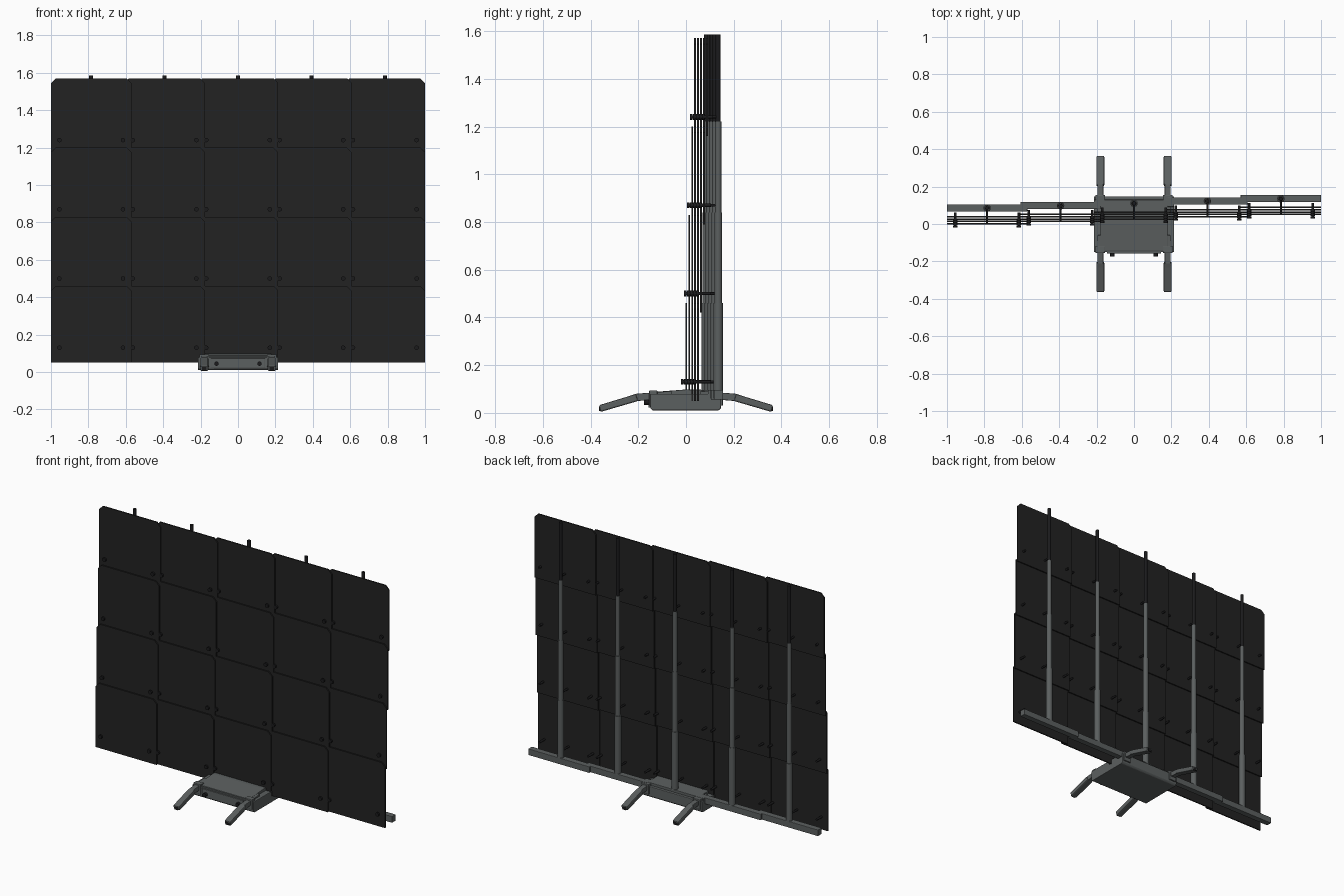
import bpy, bmesh, math
from mathutils import Vector

if "Cube" in bpy.data.objects:
    bpy.data.objects.remove(bpy.data.objects["Cube"])


def material(name, rgb):
    m = bpy.data.materials.new(name)
    m.diffuse_color = (*rgb, 1)
    m.use_nodes = True
    m.node_tree.nodes["Principled BSDF"].inputs["Base Color"].default_value = m.diffuse_color
    return m


BLACK = material("panel black", (0.016, 0.016, 0.016))
DARK = material("fitting black", (0.011, 0.011, 0.012))
GREY = material("metal grey", (0.105, 0.115, 0.115))


def finish(name, bm, mat, bevel=0.0, smooth=False):
    bmesh.ops.recalc_face_normals(bm, faces=bm.faces)
    mesh = bpy.data.meshes.new(name)
    bm.to_mesh(mesh)
    bm.free()
    mesh.materials.append(mat)
    ob = bpy.data.objects.new(name, mesh)
    bpy.context.collection.objects.link(ob)
    if bevel:
        b = ob.modifiers.new("bevel", "BEVEL")
        b.width, b.segments = bevel, 2
    if smooth:
        bpy.ops.object.select_all(action="DESELECT")
        ob.select_set(True)
        bpy.context.view_layer.objects.active = ob
        bpy.ops.object.shade_smooth_by_angle(angle=math.radians(40))
    return ob


def prism(name, pts, axis, a, b, mat, bevel=0.0):
    """Extrude a 2D outline along axis 'x' (pts are y,z) or 'y' (pts are x,z)."""
    bm = bmesh.new()
    put = (lambda p, t: (t, p[0], p[1])) if axis == "x" else (lambda p, t: (p[0], t, p[1]))
    lo = [bm.verts.new(put(p, a)) for p in pts]
    hi = [bm.verts.new(put(p, b)) for p in pts]
    bm.faces.new(lo)
    bm.faces.new(hi)
    n = len(pts)
    for i in range(n):
        j = (i + 1) % n
        bm.faces.new((lo[i], lo[j], hi[j], hi[i]))
    return finish(name, bm, mat, bevel)


def box(name, x0, x1, y0, y1, z0, z1, mat, bevel=0.0):
    return prism(name, [(x0, z0), (x1, z0), (x1, z1), (x0, z1)], "y", y0, y1, mat, bevel)


def rod(name, p, q, r, mat, sides=16):
    p, q = Vector(p), Vector(q)
    d = q - p
    bm = bmesh.new()
    bmesh.ops.create_cone(bm, cap_ends=True, segments=sides, radius1=r, radius2=r, depth=d.length)
    bmesh.ops.rotate(bm, verts=bm.verts, matrix=d.to_track_quat("Z", "Y").to_matrix())
    bmesh.ops.translate(bm, verts=bm.verts, vec=(p + q) / 2)
    return finish(name, bm, mat, smooth=True)


COLS, ROWS = 5, 4
PITCH_X, PITCH_Z, STEP = 0.3925, 0.37, 0.0125
HALF, HEIGHT, CUT = 0.215, 0.41, 0.025

for c in range(COLS):
    x = (c - 2) * PITCH_X
    mast_y = 0.085 + c * STEP

    for r in range(ROWS):
        y = -0.003 + (r + c) * STEP
        z = 0.05 + r * PITCH_Z
        # overlapping screen panels with clipped upper corners
        outline = [(x - HALF, z), (x + HALF, z), (x + HALF, z + HEIGHT - CUT),
                   (x + HALF - CUT, z + HEIGHT), (x - HALF + CUT, z + HEIGHT),
                   (x - HALF, z + HEIGHT - CUT)]
        prism(f"screen_panel_{c}_{r}", outline, "y", y, y + 0.008, BLACK)
        # fixing pins through both lower corners
        for s in (-1, 1):
            px, pz = x + s * 0.17, z + 0.08
            back = max(y + 0.028, 0.055 + c * STEP)
            rod("panel_pin", (px, y - 0.014, pz), (px, back, pz), 0.007, DARK, 12)
            rod("pin_head", (px, y - 0.017, pz), (px, y - 0.007, pz), 0.012, DARK)
        # link between panel and mast
        rod("mast_link", (x, y + 0.004, z + 0.08), (x, mast_y, z + 0.08), 0.006, DARK, 10)

    # telescopic mast, thinner towards the top
    z0 = 0.06
    for top, radius, mat in ((0.46, 0.02, GREY), (0.84, 0.0165, GREY),
                             (1.22, 0.0135, GREY), (1.585, 0.0105, DARK)):
        rod("mast_section", (x, mast_y, z0), (x, mast_y, top), radius, mat)
        z0 = top - 0.02

# telescopic cross rail: each length slides behind its neighbour
for c in range(COLS):
    x = (c - 2) * PITCH_X
    y = 0.085 + c * STEP
    box("cross_rail", max(-1, x - 0.215), min(1, x + 0.215), y - 0.018, y + 0.02,
        0.056, 0.096, GREY, 0.003)

# base housing with sloping lid
prism("base_housing", [(-0.15, 0.02), (-0.14, 0.01), (0.137, 0.01), (0.147, 0.02),
                       (0.147, 0.08), (-0.15, 0.08)], "x", -0.215, 0.215, GREY, 0.004)
prism("base_lid", [(-0.145, 0.075), (0.12, 0.075), (0.12, 0.096), (0.0, 0.098),
                   (-0.145, 0.087)], "x", -0.18, 0.18, GREY, 0.003)
box("front_plate", -0.145, 0.145, -0.157, -0.148, 0.022, 0.074, GREY, 0.002)
for s in (-1, 1):
    rod("front_knob", (s * 0.115, -0.175, 0.045), (s * 0.115, -0.15, 0.045), 0.012, DARK)

# splayed legs, front and back on both sides
for sx in (-1, 1):
    for sy in (-1, 1):
        x = sx * 0.18
        arm = [(0.06, 0.062), (0.2, 0.05), (0.25, 0.038), (0.25, 0.066),
               (0.21, 0.08), (0.06, 0.092)]
        foot = [(0.2, 0.05), (0.358, 0.004), (0.365, 0.032), (0.21, 0.079)]
        prism("leg_arm", [(sy * a, b) for a, b in arm], "x", x - 0.016, x + 0.016, GREY, 0.003)
        prism("leg_foot", [(sy * a, b) for a, b in foot], "x", x - 0.021, x + 0.021, GREY, 0.006)
        box("leg_end_cap", x - 0.012, x + 0.012, *sorted((sy * 0.355, sy * 0.364)),
            0.008, 0.026, DARK)
        # leg hinge cheeks
        box("leg_hinge", x - 0.026, x + 0.026, *sorted((sy * 0.12, sy * 0.155)),
            0.03, 0.094, GREY, 0.004)
